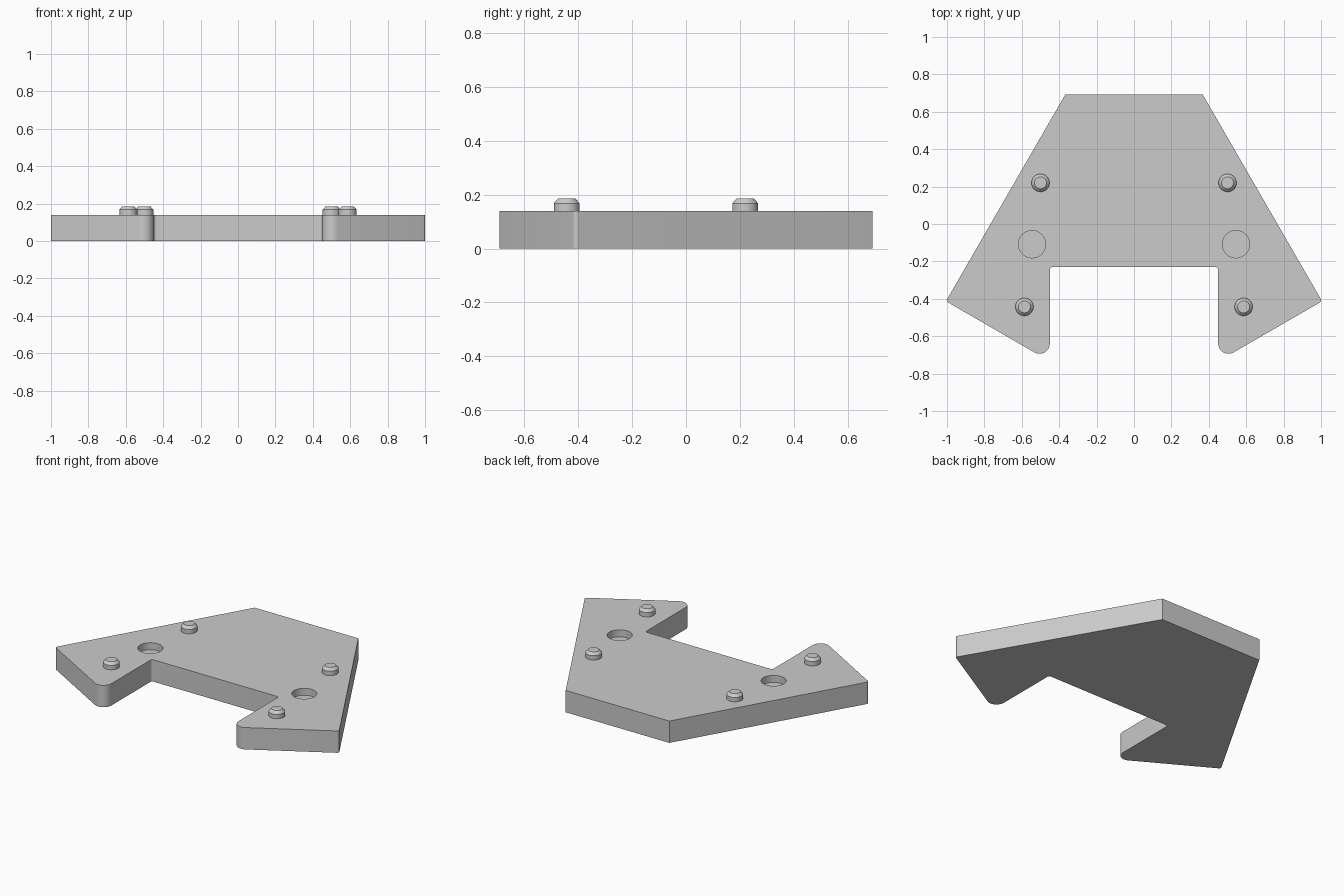
import bpy, bmesh, math
from mathutils import Vector

cube = bpy.data.objects.get("Cube")
if cube:
    bpy.data.objects.remove(cube, do_unlink=True)

THICK = 0.14
grey = bpy.data.materials.new("light grey")
grey.use_nodes = True
grey.diffuse_color = (0.6, 0.6, 0.6, 1)
grey.node_tree.nodes["Principled BSDF"].inputs["Base Color"].default_value = (0.6, 0.6, 0.6, 1)


def make_object(name, bm):
    bmesh.ops.recalc_face_normals(bm, faces=bm.faces)
    mesh = bpy.data.meshes.new(name)
    bm.to_mesh(mesh)
    bm.free()
    mesh.materials.append(grey)
    obj = bpy.data.objects.new(name, mesh)
    bpy.context.collection.objects.link(obj)
    return obj


def smooth(obj):
    bpy.ops.object.select_all(action="DESELECT")
    obj.select_set(True)
    bpy.context.view_layer.objects.active = obj
    bpy.ops.object.shade_smooth_by_angle(angle=math.radians(30))


def fillet(prev, corner, after, radius, steps=10):
    """Points of an arc that rounds one corner of the outline."""
    if radius == 0:
        return [corner]
    a, b = (prev - corner).normalized(), (after - corner).normalized()
    half = a.angle(b) / 2
    centre = corner + (a + b).normalized() * radius / math.sin(half)
    start = corner + a * radius / math.tan(half) - centre
    end = corner + b * radius / math.tan(half) - centre
    sweep = math.pi - 2 * half
    return [centre + (start * math.sin(sweep * (1 - i / steps))
                      + end * math.sin(sweep * i / steps)) / math.sin(sweep)
            for i in range(steps + 1)]


def lathe(name, profile, x, y, segments=40):
    """Solid of revolution from (radius, height) pairs."""
    bm = bmesh.new()
    rings = [[bm.verts.new((x + r * math.cos(math.tau * i / segments),
                            y + r * math.sin(math.tau * i / segments), z))
              for i in range(segments)] for r, z in profile]
    for low, high in zip(rings, rings[1:]):
        for i in range(segments):
            j = (i + 1) % segments
            bm.faces.new((low[i], low[j], high[j], high[i]))
    bm.faces.new(rings[0])
    bm.faces.new(rings[-1])
    return make_object(name, bm)


# Plate outline: right half with corner radii, then mirrored
half = [(0.367, 0.693, 0), (1.0055, -0.413, 0.015),
        (0.45, -0.734, 0.055), (0.45, -0.23, 0.015)]
corners = half + [(-x, y, r) for x, y, r in reversed(half)]
points = [Vector((x, y)) for x, y, r in corners]
outline = []
for i, (x, y, r) in enumerate(corners):
    outline += fillet(points[i - 1], points[i], points[(i + 1) % len(points)], r)

bm = bmesh.new()
base = bm.faces.new([bm.verts.new((p.x, p.y, 0)) for p in outline])
top = bmesh.ops.extrude_face_region(bm, geom=[base], use_keep_orig=True)
bmesh.ops.translate(bm, vec=(0, 0, THICK),
                    verts=[v for v in top["geom"] if isinstance(v, bmesh.types.BMVert)])
plate = make_object("plate", bm)

# Shallow round sockets cut into the top
for side in (-1, 1):
    cutter = lathe("socket_cutter", [(0.073, THICK - 0.045), (0.073, THICK + 0.1)],
                   side * 0.545, -0.108)
    cutter.hide_render = True
    cut = plate.modifiers.new("socket", "BOOLEAN")
    cut.operation, cut.solver, cut.object = "DIFFERENCE", "EXACT", cutter
    bpy.context.view_layer.objects.active = plate
    bpy.ops.object.modifier_apply(modifier=cut.name)
    bpy.data.objects.remove(cutter, do_unlink=True)
smooth(plate)

# Chamfered locating studs
stud_profile = [(0.048, THICK - 0.01), (0.048, 0.168), (0.032, 0.185)]
for side, label in ((-1, "right"), (1, "left")):
    for place, x, y in (("front", 0.586, -0.443), ("back", 0.5, 0.22)):
        smooth(lathe(f"{place}_{label}_stud", stud_profile, side * x, y))
